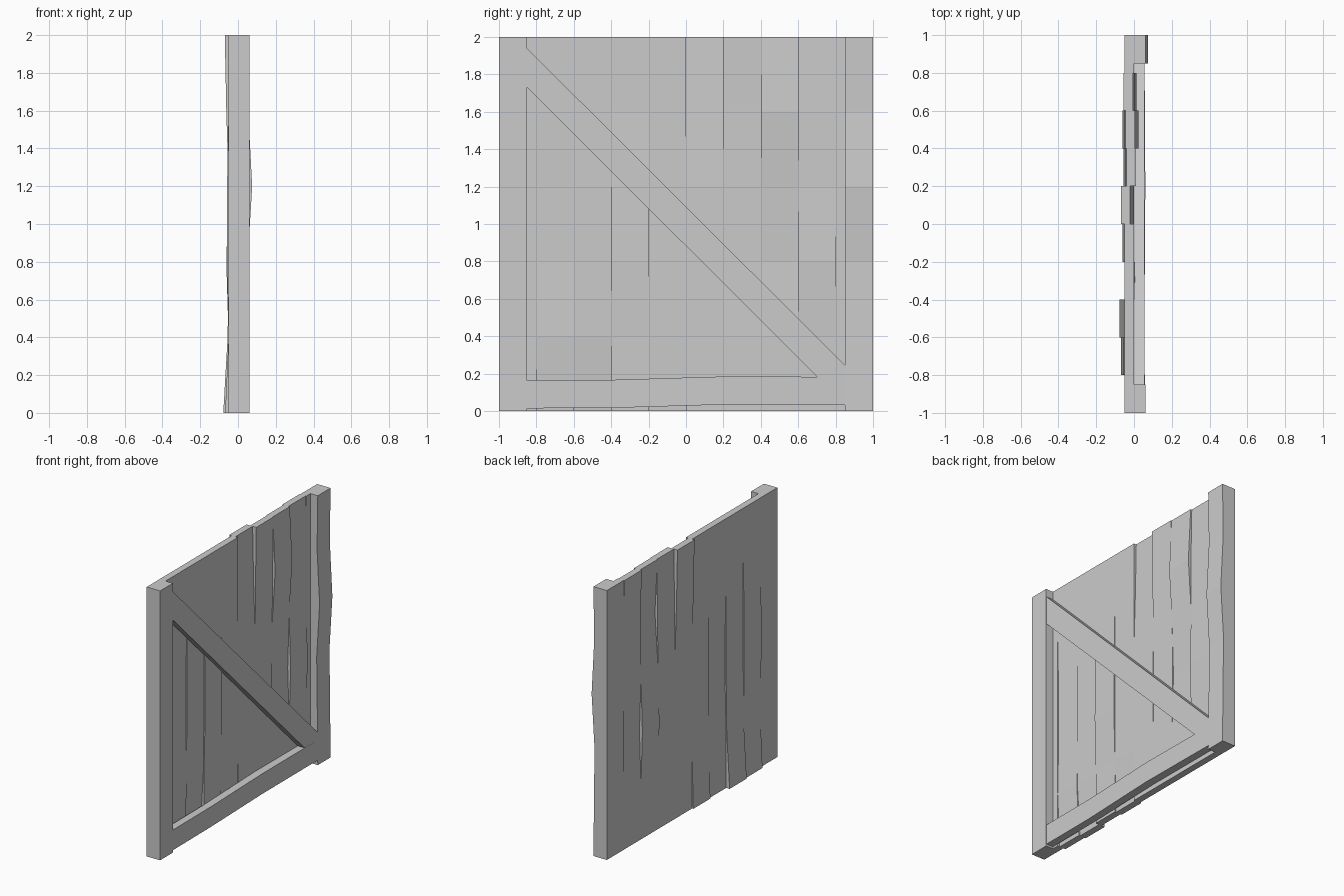
import bpy

if "Cube" in bpy.data.objects:
    bpy.data.objects.remove(bpy.data.objects["Cube"])

def loft(name, rings):
    """Closed solid skinned through a list of four-cornered cross-sections."""
    n = len(rings)
    verts = [v for r in rings for v in r]
    faces = [(3, 2, 1, 0), tuple(4 * (n - 1) + k for k in range(4))]
    for i in range(n - 1):
        a, b = 4 * i, 4 * i + 4
        for k in range(4):
            m = (k + 1) % 4
            faces.append((a + k, a + m, b + m, b + k))
    me = bpy.data.meshes.new(name)
    me.from_pydata(verts, [], faces)
    me.update()
    ob = bpy.data.objects.new(name, me)
    bpy.context.collection.objects.link(ob)
    return ob

def upright(name, y0, y1, stations):
    """Vertical board; stations are (z, back x, front x)."""
    return loft(name, [[(a, y0, z), (b, y0, z), (b, y1, z), (a, y1, z)]
                       for z, a, b in stations])

LEVELS = [0, 0.4, 0.8, 1.2, 1.6, 2.0]

# Ten warped wall planks: sideways bow at each level
BOWS = [
    [0, 0, 0, 0, 0, 0],
    [-.018, 0, -.008, -.008, 0, 0],
    [-.028, -.005, 0, 0, 0, 0],
    [0, 0, .010, .008, 0, 0],
    [-.010, 0, 0, 0, 0, 0],
    [0, 0, 0, 0, -.012, -.020],
    [0, 0, -.005, 0, .004, .010],
    [0, 0, -.012, 0, .025, .005],
    [0, 0, .012, 0, .002, -.005],
    [0, 0, 0, 0, 0, 0],
]
for i, bow in enumerate(BOWS):
    y = -1 + 0.2 * i
    upright(f"wall_plank_{i + 1}", y, y + 0.2,
            [(z, -0.05 + d, d) for z, d in zip(LEVELS, bow)])

# Edge posts, the far one bowed outward
upright("post_near", -1, -0.85, [(0, 0, 0.06), (2, 0, 0.06)])
upright("post_far", 0.85, 1, [(z, 0, x) for z, x in
        zip(LEVELS, [.06, .056, .051, .075, .054, .06])])

# Bottom rail, drifting slightly upward along its length
loft("bottom_rail", [[(0, y, z), (0, y, z + 0.15), (x, y, z + 0.15), (x, y, z)]
                     for y, z, x in [(-.85, .015, .057), (-.4, .017, .056),
                                     (.2, .035, .06), (.85, .033, .056)]])

# Diagonal brace, cut plumb against the posts
loft("diagonal_brace", [[(0, y, z0), (0, y, z1), (0.056, y, z1), (0.056, y, z0)]
                        for y, z0, z1 in [(-.85, 1.73, 1.94), (.85, .035, .245)]])
